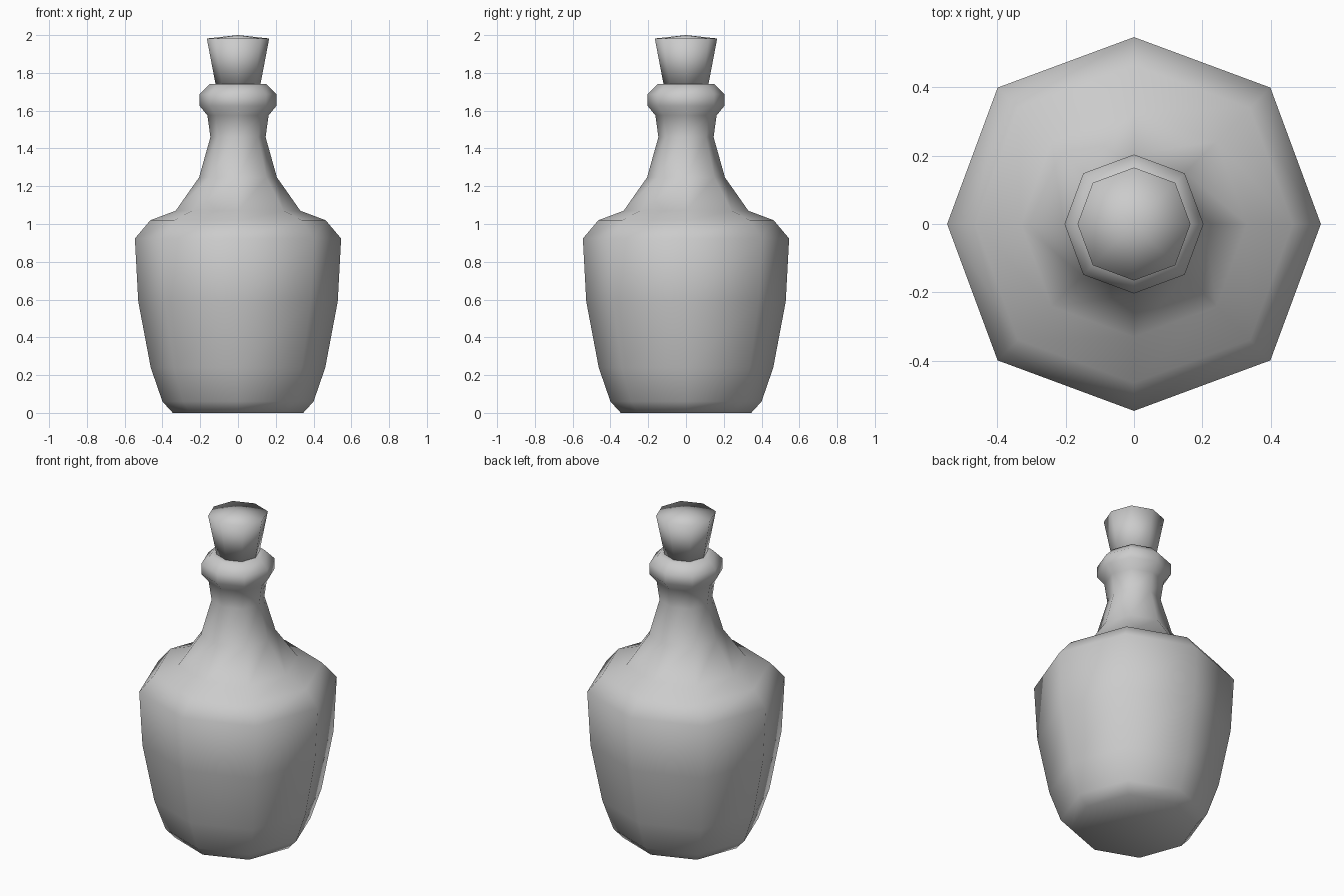
import bpy, bmesh
from math import sin, cos, pi

if "Cube" in bpy.data.objects:
    bpy.data.objects.remove(bpy.data.objects["Cube"])

SIDES = 8


def lathe(name, profile, bottom_z, top_z):
    """Eight-sided turned solid, closed with a fan at each end."""
    bm = bmesh.new()
    rings = []
    for r, z in profile:
        ring = []
        for i in range(SIDES):
            a = 2 * pi * i / SIDES
            k = r * (1.032 if i % 2 else 1.0)  # diagonal corners sit slightly further out
            ring.append(bm.verts.new((k * cos(a), k * sin(a), z)))
        rings.append(ring)
    low = bm.verts.new((0, 0, bottom_z))
    high = bm.verts.new((0, 0, top_z))
    for i in range(SIDES):
        j = (i + 1) % SIDES
        for a, b in zip(rings, rings[1:]):
            bm.faces.new((a[i], a[j], b[j], b[i]))
        bm.faces.new((low, rings[0][j], rings[0][i]))
        bm.faces.new((high, rings[-1][i], rings[-1][j]))
    bmesh.ops.recalc_face_normals(bm, faces=bm.faces)
    for f in bm.faces:
        f.smooth = True
    mesh = bpy.data.meshes.new(name)
    bm.to_mesh(mesh)
    bm.free()
    obj = bpy.data.objects.new(name, mesh)
    bpy.context.collection.objects.link(obj)
    return obj


# Bottle: foot, body, shoulder, neck and rolled lip
lathe("bottle", [
    (0.345, 0.0), (0.40, 0.06), (0.462, 0.24), (0.528, 0.59), (0.546, 0.923),
    (0.464, 1.02), (0.33, 1.07), (0.206, 1.247), (0.146, 1.46), (0.162, 1.575),
    (0.203, 1.625), (0.203, 1.687), (0.151, 1.74), (0.118, 1.74),
], 0.0, 1.74)

# Tapered stopper with a slightly domed top
lathe("stopper", [(0.118, 1.735), (0.165, 1.982)], 1.735, 2.0)
